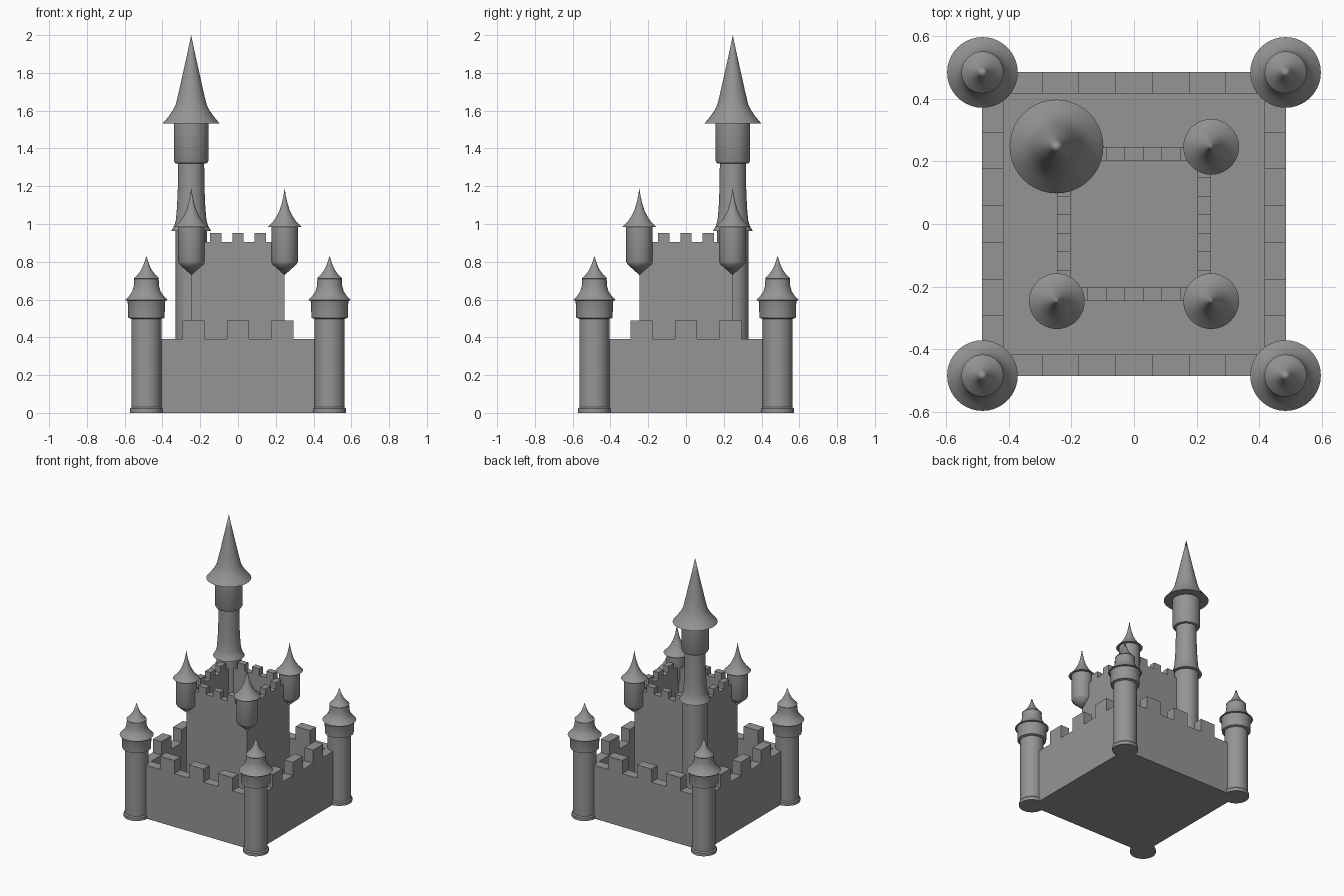
import bpy, bmesh
from math import pi, sqrt
from mathutils import Matrix, Vector

if "Cube" in bpy.data.objects:
    bpy.data.objects.remove(bpy.data.objects["Cube"])

stone = bpy.data.materials.new("dark_stone")
stone.diffuse_color = (.3, .3, .3, 1)
stone.use_nodes = True
stone.node_tree.nodes["Principled BSDF"].inputs["Base Color"].default_value = stone.diffuse_color


def finish(name, bm, smooth):
    bmesh.ops.remove_doubles(bm, verts=bm.verts, dist=1e-4)
    bmesh.ops.recalc_face_normals(bm, faces=bm.faces)
    mesh = bpy.data.meshes.new(name)
    bm.to_mesh(mesh)
    bm.free()
    mesh.materials.append(stone)
    ob = bpy.data.objects.new(name, mesh)
    bpy.context.collection.objects.link(ob)
    if smooth:
        bpy.ops.object.select_all(action='DESELECT')
        ob.select_set(True)
        bpy.context.view_layer.objects.active = ob
        bpy.ops.object.shade_smooth_by_angle(angle=0.6)
    return ob


def lathe(name, profile, loc=(0, 0), sides=40, smooth=True):
    """Revolve (radius, z) points; four sides give a square block by half-width."""
    bm = bmesh.new()
    k = sqrt(2) if sides == 4 else 1
    verts = [bm.verts.new((r * k, 0, z)) for r, z in profile]
    edges = [bm.edges.new(p) for p in zip(verts, verts[1:])]
    bmesh.ops.spin(bm, geom=verts + edges, cent=(0, 0, 0), axis=(0, 0, 1),
                   angle=2 * pi, steps=sides, use_merge=True)
    if sides == 4:
        bmesh.ops.rotate(bm, verts=bm.verts, cent=(0, 0, 0),
                         matrix=Matrix.Rotation(pi / 4, 3, 'Z'))
    bmesh.ops.translate(bm, verts=bm.verts, vec=(*loc, 0))
    return finish(name, bm, smooth)


def merlons(name, half, thick, z0, z1, width, pitch):
    """Three battlement blocks on each of four sides."""
    bm = bmesh.new()
    for side in range(4):
        turn = Matrix.Rotation(side * pi / 2, 4, 'Z')
        for i in (-1, 0, 1):
            place = Matrix.Translation((i * pitch, -half + thick / 2, (z0 + z1) / 2))
            size = Matrix.Diagonal(Vector((width, thick, z1 - z0, 1)))
            bmesh.ops.create_cube(bm, size=1, matrix=turn @ place @ size)
    return finish(name, bm, False)


# Outer wall with sunken courtyard
lathe("outer_wall", [(0, 0), (.487, 0), (.487, .391), (.417, .391), (.417, .02), (0, .02)],
      sides=4, smooth=False)
merlons("outer_wall_merlons", .487, .07, .391, .488, .117, .236)

# Hollow square keep
lathe("keep_wall", [(.246, .01), (.246, .905), (.203, .905), (.203, .02), (0, .02)],
      sides=4, smooth=False)
merlons("keep_merlons", .246, .043, .905, .953, .06, .118)

# Corner towers with two-tier roofs
corner = [(0, 0), (.086, 0), (.086, .022), (.079, .03), (.079, .498), (.096, .503),
          (.099, .588), (.102, .595), (.113, .597), (.091, .619), (.075, .643),
          (.067, .67), (.065, .71), (.067, .712), (.044, .735), (.028, .757),
          (.015, .785), (0, .83)]
for x in (-1, 1):
    for y in (-1, 1):
        lathe("corner_tower", corner, (x * .485, y * .485))

# Hanging turrets with conical undersides on three keep corners
turret = [(0, .73), (.064, .787), (.07, .80), (.07, .985), (.089, .985),
          (.062, 1.012), (.043, 1.04), (.027, 1.072), (.015, 1.11), (.006, 1.15), (0, 1.19)]
for x, y in ((-1, -1), (1, -1), (1, 1)):
    lathe("keep_turret", turret, (x * .247, y * .247))

# Tall main tower on the remaining keep corner
main = [(0, .01), (.083, .01), (.083, .962), (.105, .964), (.09, .99), (.081, 1.02),
        (.075, 1.09), (.071, 1.18), (.069, 1.32), (.085, 1.322), (.092, 1.335),
        (.092, 1.531), (.15, 1.533), (.118, 1.571), (.096, 1.603), (.081, 1.635),
        (.062, 1.715), (.042, 1.805), (.02, 1.905), (0, 2.0)]
lathe("main_tower", main, (-.248, .248))
